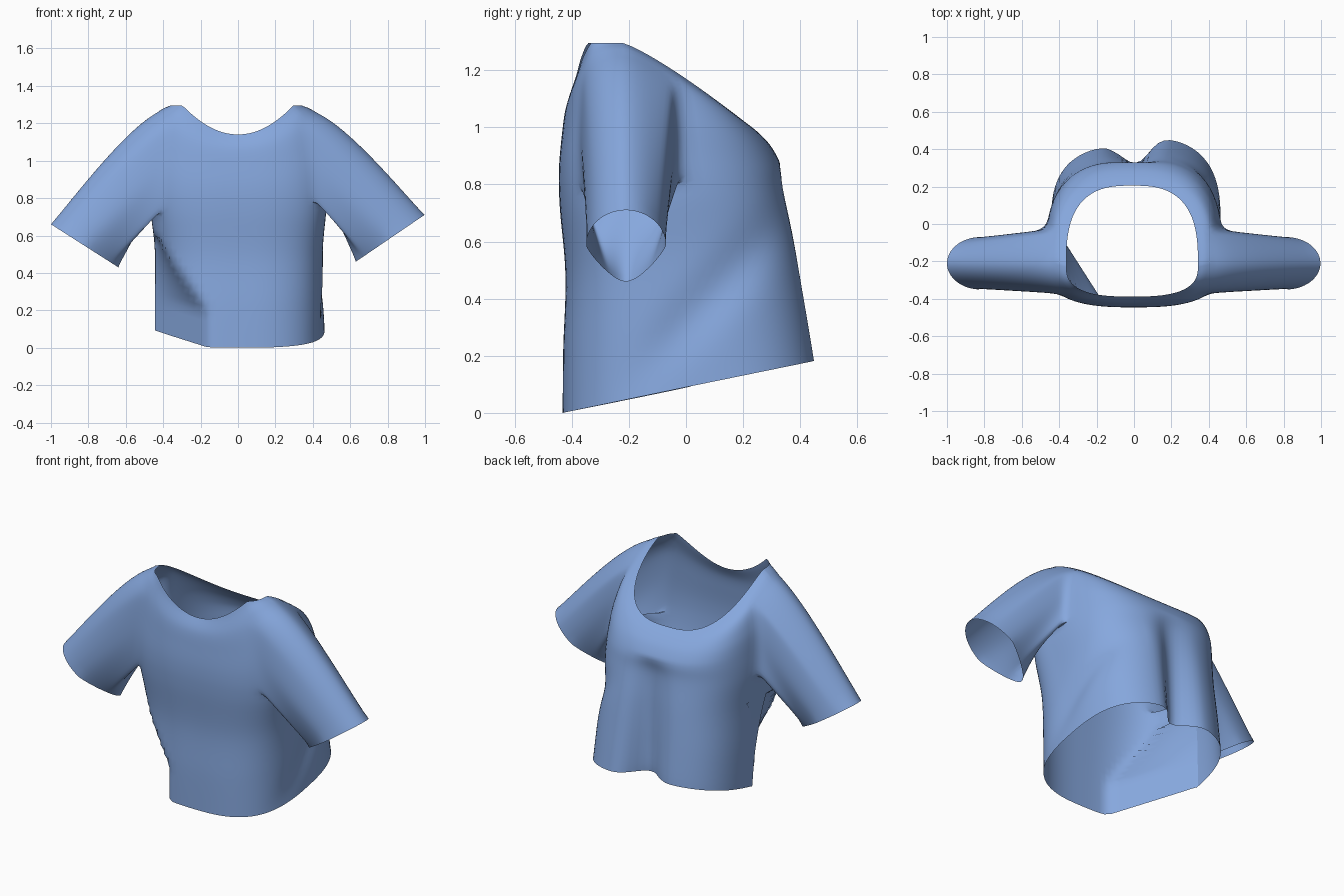
import bpy, bmesh, math
from mathutils import Vector

if "Cube" in bpy.data.objects:
    bpy.data.objects.remove(bpy.data.objects["Cube"])

COLS, ROWS = 96, 42
# Body rings: front z, front y, side z, side y, back z, back y, half width, front curve power
RINGS = [
    (0.00, -0.432, 0.09, 0.00, 0.185, 0.465, 0.453, 1.0),
    (0.22, -0.430, 0.30, -0.03, 0.38, 0.432, 0.450, 1.0),
    (0.48, -0.422, 0.54, -0.10, 0.60, 0.393, 0.450, 1.0),
    (0.72, -0.442, 0.76, -0.17, 0.77, 0.354, 0.472, 1.0),
    (0.85, -0.445, 0.93, -0.20, 0.86, 0.335, 0.472, 1.3),
    (0.97, -0.435, 1.11, -0.20, 0.93, 0.300, 0.460, 1.8),
    (1.07, -0.420, 1.25, -0.20, 0.98, 0.255, 0.425, 2.3),
    (1.14, -0.388, 1.295, -0.22, 1.02, 0.205, 0.352, 2.6),
]


def ring_at(v):
    """Catmull-Rom blend of the body rings, v in 0..1."""
    t = v * (len(RINGS) - 1)
    k = min(int(t), len(RINGS) - 2)
    f = t - k
    last = len(RINGS) - 1
    a, b, c, d = (RINGS[max(0, min(last, k + o))] for o in (-1, 0, 1, 2))
    return [0.5 * (2 * q + (r - p) * f + (2 * p - 5 * q + 4 * r - s) * f * f
                   + (3 * q - p - 3 * r + s) * f ** 3) for p, q, r, s in zip(a, b, c, d)]


def body_point(i, j):
    v = j / ROWS
    zf, yf, zs, y0, zb, yb, w, power = ring_at(v)
    a = 2 * math.pi * i / COLS
    c, s = math.cos(a), math.sin(a)
    n = 2.8
    r = (abs(c) ** n + abs(s) ** n) ** (-1 / n)      # rounded-square section
    x = r * c * w + 0.01 - 0.02 * v
    e = min(1.0, r * abs(s))
    if s > 0:
        y = y0 + (yb - y0) * e
        z = zs + (zb - zs) * e ** (1 + 0.2 * v)
        # two hanging lobes at the back with a valley between them
        fade = max(0.0, 1 - v / 0.6)
        y -= 0.14 * fade * e * math.exp(-((x - 0.01) / 0.095) ** 2)
        if x < 0:
            y -= 0.045 * fade * e * min(1.0, -x / 0.1)
    else:
        y = y0 + (yf - y0) * e
        z = zs + (zf - zs) * e ** power
        # scooped front neckline
        scoop = zf + (zs - zf) * min(1.0, (x / (0.84 * w)) ** 2)
        z += (scoop - z) * v ** 8
        # diagonal fold that tucks in the lower corner of the front
        xc = min(-0.17, -0.5 + (0.72 - z) * 0.625)
        if xc > -0.42 and x < xc:
            tucked = max(y, -0.41 + (xc - x) / (xc + 0.445) * 0.43)
            z += 0.2 * (tucked - y)
            y = tucked
    # soft diagonal hollow on one flank
    if x > 0.2:
        d = (z - 0.42) * 0.7 - (y - 0.1) * 0.7
        x -= 0.025 * math.exp(-(d / 0.08) ** 2) * math.exp(-((y - 0.1) / 0.25) ** 2)
    return Vector((x, y, z))


bm = bmesh.new()
grid = [[bm.verts.new(body_point(i, j)) for i in range(COLS)] for j in range(ROWS + 1)]

# Armhole windows in the grid
J1, I0, I1 = 37, -11, 5
LOW = {1: 20, -1: 18}


def armhole_cols(side):
    """Column numbers across the armhole, front to back."""
    return [(i if side > 0 else COLS // 2 - i) % COLS for i in range(I0, I1 + 1)]


holes = set()
for side in (1, -1):
    cols = armhole_cols(side)
    cells = cols[:-1] if side > 0 else cols[1:]
    holes |= {(i, j) for i in cells for j in range(LOW[side], J1)}

# Torso cloth
for j in range(ROWS):
    for i in range(COLS):
        if (i, j) not in holes:
            n = (i + 1) % COLS
            bm.faces.new((grid[j][i], grid[j][n], grid[j + 1][n], grid[j + 1][i]))


def sleeve(side, top, bottom, steps=18):
    """Tube from the armhole edge to the cuff; top and bottom are cuff (x, z)."""
    cols, j0 = armhole_cols(side), LOW[side]
    loop = [grid[j0][i] for i in cols]
    loop += [grid[j][cols[-1]] for j in range(j0 + 1, J1 + 1)]
    loop += [grid[J1][i] for i in reversed(cols[:-1])]
    loop += [grid[j][cols[0]] for j in range(J1 - 1, j0, -1)]
    mid = Vector(((top[0] + bottom[0]) / 2, -0.21, (top[1] + bottom[1]) / 2))
    up = Vector(((top[0] - bottom[0]) / 2, 0, (top[1] - bottom[1]) / 2))
    cy = sum(p.co.y for p in loop) / len(loop)
    cz = sum(p.co.z for p in loop) / len(loop)
    prev, rings = loop, []
    for k in range(1, steps + 1):
        t = k / steps
        ring = []
        for p in loop:
            ang = math.atan2((p.co.z - cz) / 0.23, (p.co.y - cy) / 0.18)
            c, s = math.cos(ang), math.sin(ang)
            width = 0.14 * (1 - 0.45 * max(0.0, -s))
            end = mid + up * s + Vector((0, width * c, 0))
            co = p.co.lerp(end, t)
            co.z += 0.05 * math.sin(math.pi * t ** 0.7) * max(0.0, s)
            ring.append(bm.verts.new(co))
        for m in range(len(loop)):
            n = (m + 1) % len(loop)
            quad = (prev[m], prev[n], ring[n], ring[m])
            bm.faces.new(quad if side > 0 else quad[::-1])
        prev = ring
        rings.append(ring)
    # vertices to relax: the seam and the sleeve without its cuff edge
    return loop + [p for r in rings[:-1] for p in r]


soft = sleeve(1, (0.997, 0.71), (0.63, 0.46))
soft += sleeve(-1, (-1.0, 0.66), (-0.64, 0.43))
for _ in range(7):
    bmesh.ops.smooth_vert(bm, verts=soft, factor=0.5,
                          use_axis_x=True, use_axis_y=True, use_axis_z=True)

mesh = bpy.data.meshes.new("shirt")
bm.to_mesh(mesh)
bm.free()
shirt = bpy.data.objects.new("shirt", mesh)
bpy.context.collection.objects.link(shirt)

blue = bpy.data.materials.new("soft blue cloth")
blue.diffuse_color = (0.24, 0.39, 0.73, 1)
blue.use_nodes = True
blue.node_tree.nodes["Principled BSDF"].inputs["Base Color"].default_value = blue.diffuse_color
mesh.materials.append(blue)

bpy.context.view_layer.objects.active = shirt
shirt.select_set(True)
bpy.ops.object.shade_smooth_by_angle(angle=math.radians(50))
